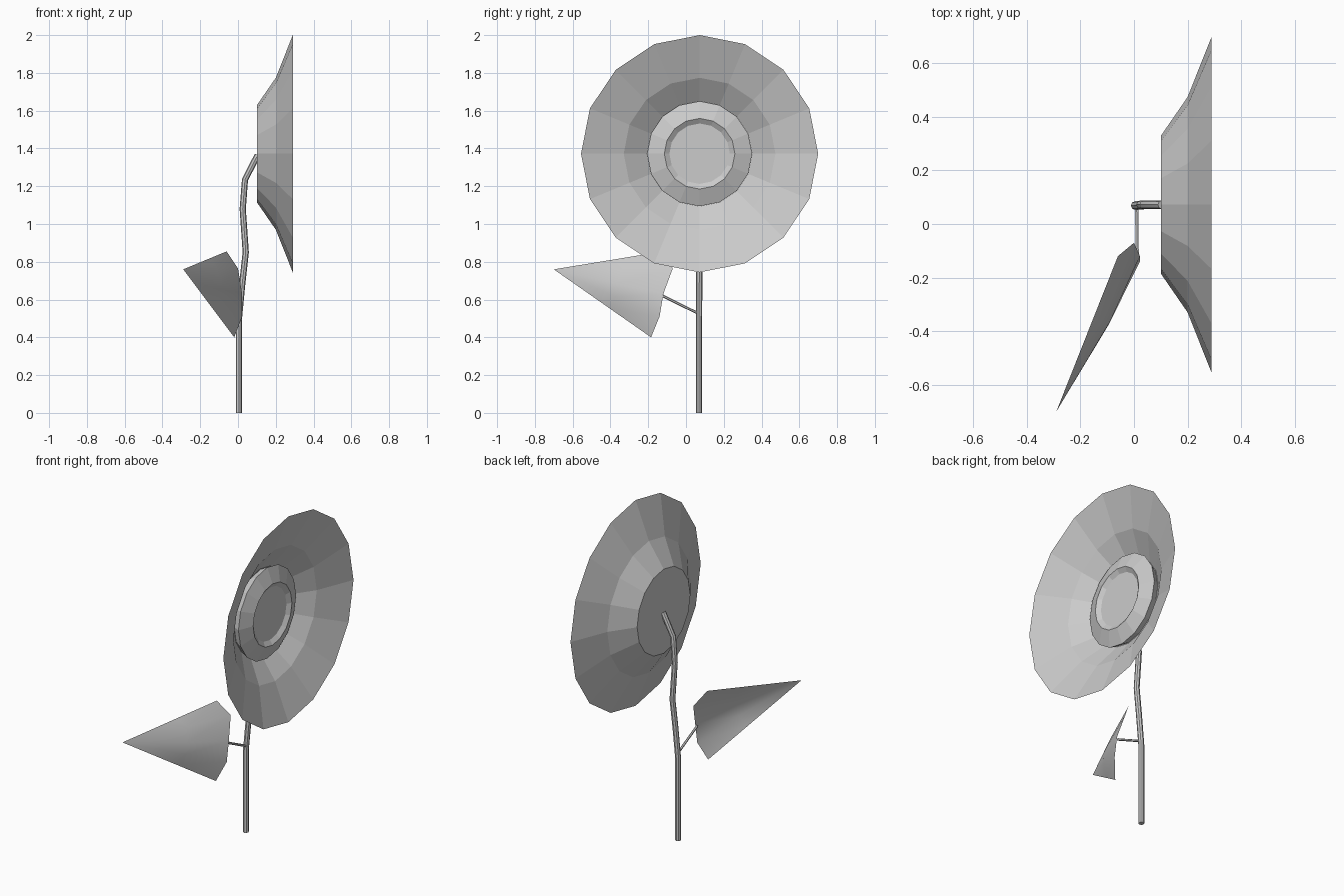
import bpy
from math import cos, sin, tau
from mathutils import Vector

if "Cube" in bpy.data.objects:
    bpy.data.objects.remove(bpy.data.objects["Cube"])

CY, CZ, SIDES = 0.072, 1.372, 16      # flower axis runs along x


def make(name, verts, faces, smooth=False):
    me = bpy.data.meshes.new(name)
    me.from_pydata(verts, [], faces)
    me.polygons.foreach_set("use_smooth", [smooth] * len(me.polygons))
    ob = bpy.data.objects.new(name, me)
    bpy.context.collection.objects.link(ob)
    return ob


def revolve(name, profile, cap_start=False, cap_end=False):
    """Spin (x, radius) points about the flower axis."""
    n = SIDES
    verts = [(x, CY + r * sin(tau * i / n), CZ + r * cos(tau * i / n))
             for x, r in profile for i in range(n)]
    faces = [(k * n + i, (k + 1) * n + i, (k + 1) * n + (i + 1) % n, k * n + (i + 1) % n)
             for k in range(len(profile) - 1) for i in range(n)]
    if cap_start:
        faces.append(tuple(range(n)))
    if cap_end:
        faces.append(tuple(reversed(range(len(verts) - n, len(verts)))))
    return make(name, verts, faces)


def tube(name, path, radius, n=8):
    """Round rod following a path, capped at both ends."""
    pts = [Vector(p) for p in path]
    verts = []
    for i, p in enumerate(pts):
        t = (pts[min(i + 1, len(pts) - 1)] - pts[max(i - 1, 0)]).normalized()
        if i == 0 and abs(t.z) > 0.9:
            t = Vector((0, 0, 1))
        ref = Vector((0, 1, 0)) if abs(t.y) < 0.7 else Vector((1, 0, 0))
        u = ref.cross(t).normalized()
        v = t.cross(u)
        verts += [p + radius * (cos(tau * j / n) * u + sin(tau * j / n) * v) for j in range(n)]
    faces = [(k * n + j, k * n + (j + 1) % n, (k + 1) * n + (j + 1) % n, (k + 1) * n + j)
             for k in range(len(pts) - 1) for j in range(n)]
    faces += [tuple(reversed(range(n))), tuple(range(len(verts) - n, len(verts)))]
    ob = make(name, verts, faces, True)
    bpy.context.view_layer.objects.active = ob
    ob.select_set(True)
    bpy.ops.object.shade_smooth_by_angle()
    ob.select_set(False)
    return ob


# Petal bowl with a flat closed back
revolve("petals", [(0.10, 0.257), (0.20, 0.402), (0.29, 0.628)], cap_start=True)

# Raised seed centre: side wall, sloped ring, shallow recess
revolve("flower_centre", [(0.102, 0.255), (0.147, 0.278), (0.183, 0.187), (0.165, 0.16)],
        cap_end=True)

# Bent stem
tube("stem", [(0.005, CY - 0.003, 0), (0.005, CY - 0.003, 0.50), (0.022, CY - 0.002, 0.68),
              (0.041, CY, 0.85), (0.025, CY, 1.08), (0.037, CY, 1.235),
              (0.104, CY, 1.365)], 0.0165)

# Leaf stalk
tube("leaf_stalk", [(0.010, 0.068, 0.525), (0.012, -0.125, 0.62)], 0.007, 6)

# Leaf: curved base edge tapering to a tip, bulging along the middle
tip = Vector((-0.29, -0.70, 0.76))
base = [Vector(p) for p in [(-0.06, -0.12, 0.855), (0.0, -0.07, 0.765), (0.022, -0.12, 0.63),
                            (0.022, -0.14, 0.51), (-0.02, -0.185, 0.40)]]
bulge = [0, 0.012, 0.02, 0.015, 0]
mid = [tip.lerp(b, 0.58) + Vector((d, 0, 0)) for b, d in zip(base, bulge)]
leaf_faces = [(i, i + 1, i + 6, i + 5) for i in range(4)] + [(i + 5, i + 6, 10) for i in range(4)]
make("leaf", base + mid + [tip], leaf_faces, True)
